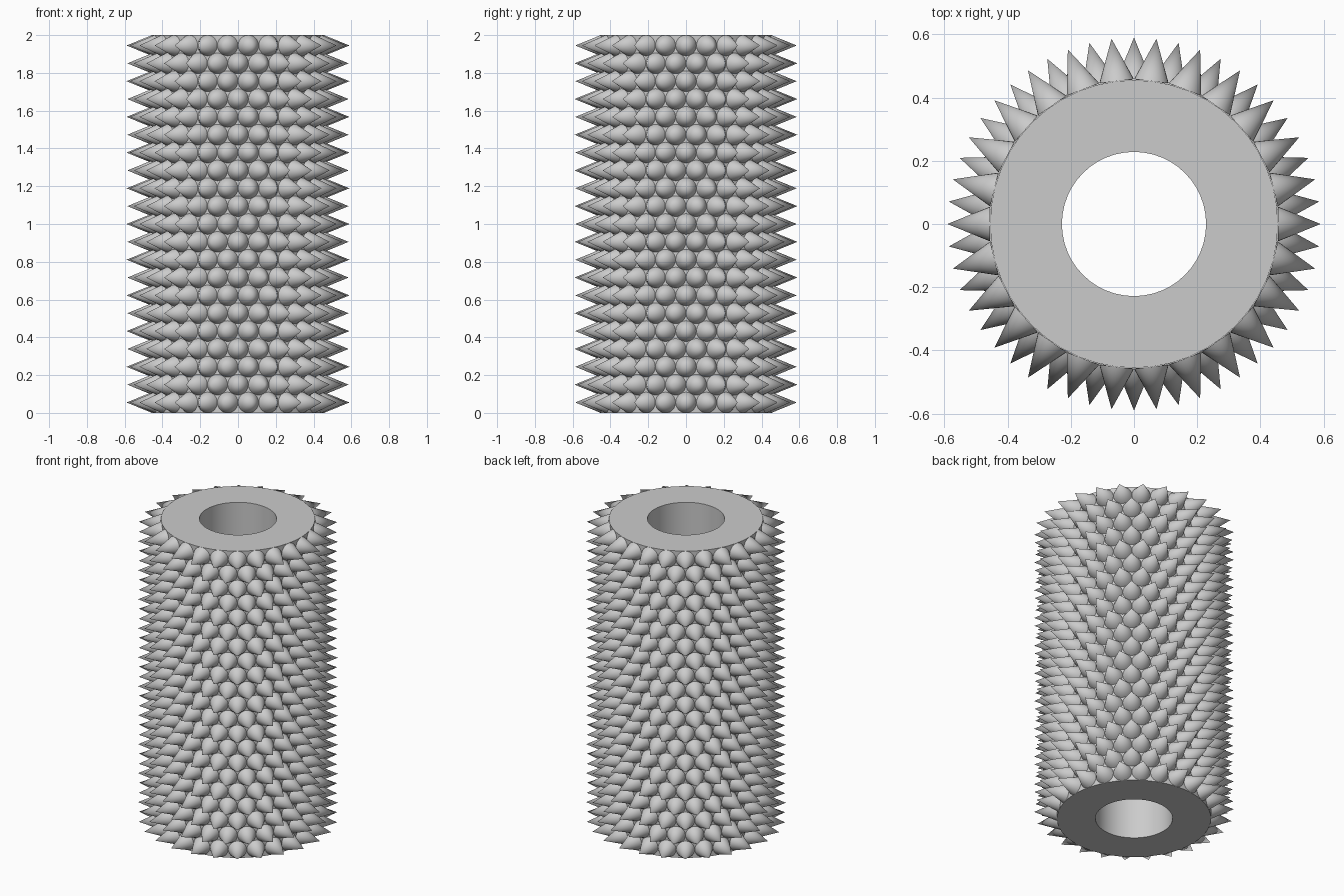
import bpy, bmesh, math
from mathutils import Matrix, Vector

if "Cube" in bpy.data.objects:
    bpy.data.objects.remove(bpy.data.objects["Cube"])

HEIGHT, OUTER, BORE, TIP = 2.0, 0.455, 0.228, 0.59
ROWS, PER_ROW, SPIKE_R = 21, 26, 0.055

grey = bpy.data.materials.new("plain grey")
grey.diffuse_color = (0.6, 0.6, 0.6, 1)
grey.use_nodes = True
grey.node_tree.nodes["Principled BSDF"].inputs["Base Color"].default_value = grey.diffuse_color


def make_object(name, bm):
    mesh = bpy.data.meshes.new(name)
    bm.to_mesh(mesh)
    bm.free()
    obj = bpy.data.objects.new(name, mesh)
    bpy.context.collection.objects.link(obj)
    mesh.materials.append(grey)
    bpy.ops.object.select_all(action='DESELECT')
    obj.select_set(True)
    bpy.context.view_layer.objects.active = obj
    bpy.ops.object.shade_smooth_by_angle(angle=math.radians(35))
    return obj


# Hollow core: rectangular wall section spun round the z axis
bm = bmesh.new()
section = [(BORE, 0), (OUTER, 0), (OUTER, HEIGHT), (BORE, HEIGHT)]
verts = [bm.verts.new((r, 0, z)) for r, z in section]
edges = [bm.edges.new((verts[i], verts[(i + 1) % 4])) for i in range(4)]
bmesh.ops.spin(bm, geom=verts + edges, cent=(0, 0, 0), axis=(0, 0, 1),
               angle=math.tau, steps=48, use_duplicate=False)
bmesh.ops.remove_doubles(bm, verts=bm.verts, dist=1e-4)
bmesh.ops.recalc_face_normals(bm, faces=bm.faces)
make_object("hollow_core", bm)

# Spikes: staggered rings of cones pointing outward
bm = bmesh.new()
length = TIP - OUTER
step = math.tau / PER_ROW
for row in range(ROWS):
    z = SPIKE_R + row * (HEIGHT - 2 * SPIKE_R) / (ROWS - 1)
    for i in range(PER_ROW):
        angle = (i + 0.5 * (row % 2)) * step
        place = (Matrix.Translation(Vector((0, 0, z)))
                 @ Matrix.Rotation(angle, 4, 'Z')
                 @ Matrix.Translation(Vector((OUTER + length / 2, 0, 0)))
                 @ Matrix.Rotation(math.pi / 2, 4, 'Y'))
        bmesh.ops.create_cone(bm, cap_ends=True, segments=24, radius1=SPIKE_R,
                              radius2=0, depth=length, matrix=place)
make_object("spikes", bm)
